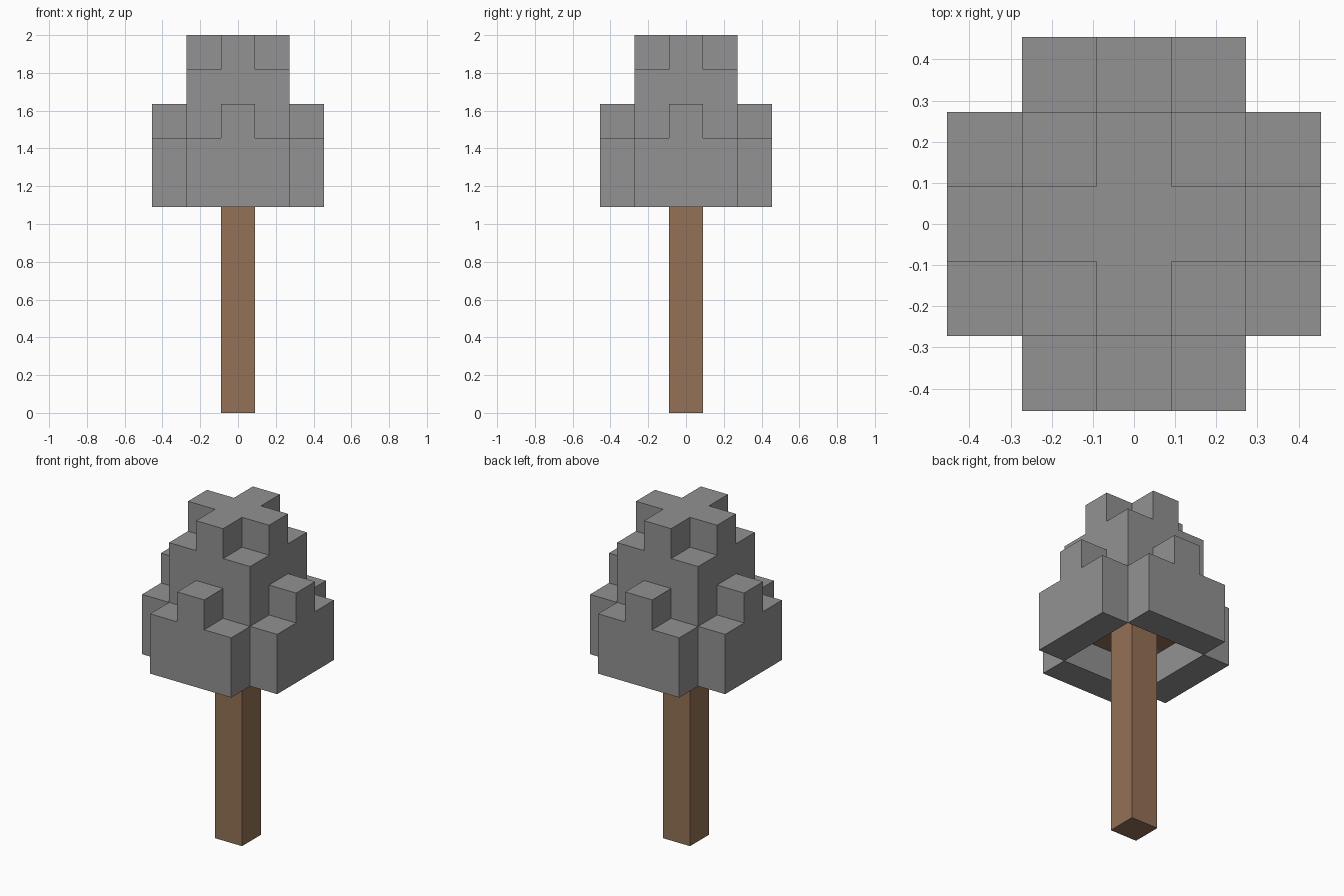
import bpy
import bmesh
from mathutils import Vector
from math import radians

cube = bpy.data.objects.get("Cube")
if cube:
    bpy.data.objects.remove(cube, do_unlink=True)

UNIT = 2 / 11  # the tree is eleven blocks tall


def make_material(name, rgb):
    mat = bpy.data.materials.new(name)
    mat.use_nodes = True
    mat.diffuse_color = (*rgb, 1)
    mat.node_tree.nodes["Principled BSDF"].inputs["Base Color"].default_value = (*rgb, 1)
    return mat


def layer(z, rule):
    """Blocks of one layer, chosen by their distance from the centre."""
    span = range(-2, 3)
    return {(x, y, z) for x in span for y in span if rule(abs(x), abs(y))}


def build_blocks(name, cells, solid, mat):
    """Skin a set of blocks, leaving out faces buried against other blocks."""
    bm = bmesh.new()
    axes = [Vector(a) for a in ((1, 0, 0), (0, 1, 0), (0, 0, 1))]
    for cell in sorted(cells):
        centre = Vector(cell) + Vector((0, 0, 0.5))
        for i in range(3):
            for sign in (-1, 1):
                n = axes[i] * sign
                if tuple(int(c) for c in Vector(cell) + n) in solid:
                    continue
                u, v = axes[(i + 1) % 3] * sign, axes[(i + 2) % 3]
                corners = ((-1, -1), (1, -1), (1, 1), (-1, 1))
                bm.faces.new([bm.verts.new((centre + (n + u * a + v * b) / 2) * UNIT)
                              for a, b in corners])
    bmesh.ops.remove_doubles(bm, verts=bm.verts, dist=UNIT / 100)
    bmesh.ops.dissolve_limit(bm, angle_limit=radians(1), verts=bm.verts, edges=bm.edges)
    mesh = bpy.data.meshes.new(name)
    bm.to_mesh(mesh)
    bm.free()
    mesh.materials.append(mat)
    obj = bpy.data.objects.new(name, mesh)
    bpy.context.collection.objects.link(obj)


bark = make_material("brown bark", (0.296, 0.165, 0.091))
leaf = make_material("grey leaves", (0.287, 0.287, 0.287))

# Trunk, with four short branches inside the crown
trunk = {(0, 0, z) for z in range(7)} | layer(7, lambda x, y: x + y <= 1)

# Crown: hollow skirt, full layer, four-armed layer, core, cross-shaped tip
crown = layer(6, lambda x, y: max(x, y) == 2 and x + y < 4)
crown |= layer(7, lambda x, y: x + y < 4)
crown |= layer(8, lambda x, y: max(x, y) < 2 or min(x, y) == 0)
crown |= layer(9, lambda x, y: max(x, y) < 2)
crown |= layer(10, lambda x, y: x + y < 2)
crown -= trunk

solid = trunk | crown
build_blocks("trunk", trunk, solid, bark)
build_blocks("crown", crown, solid, leaf)
